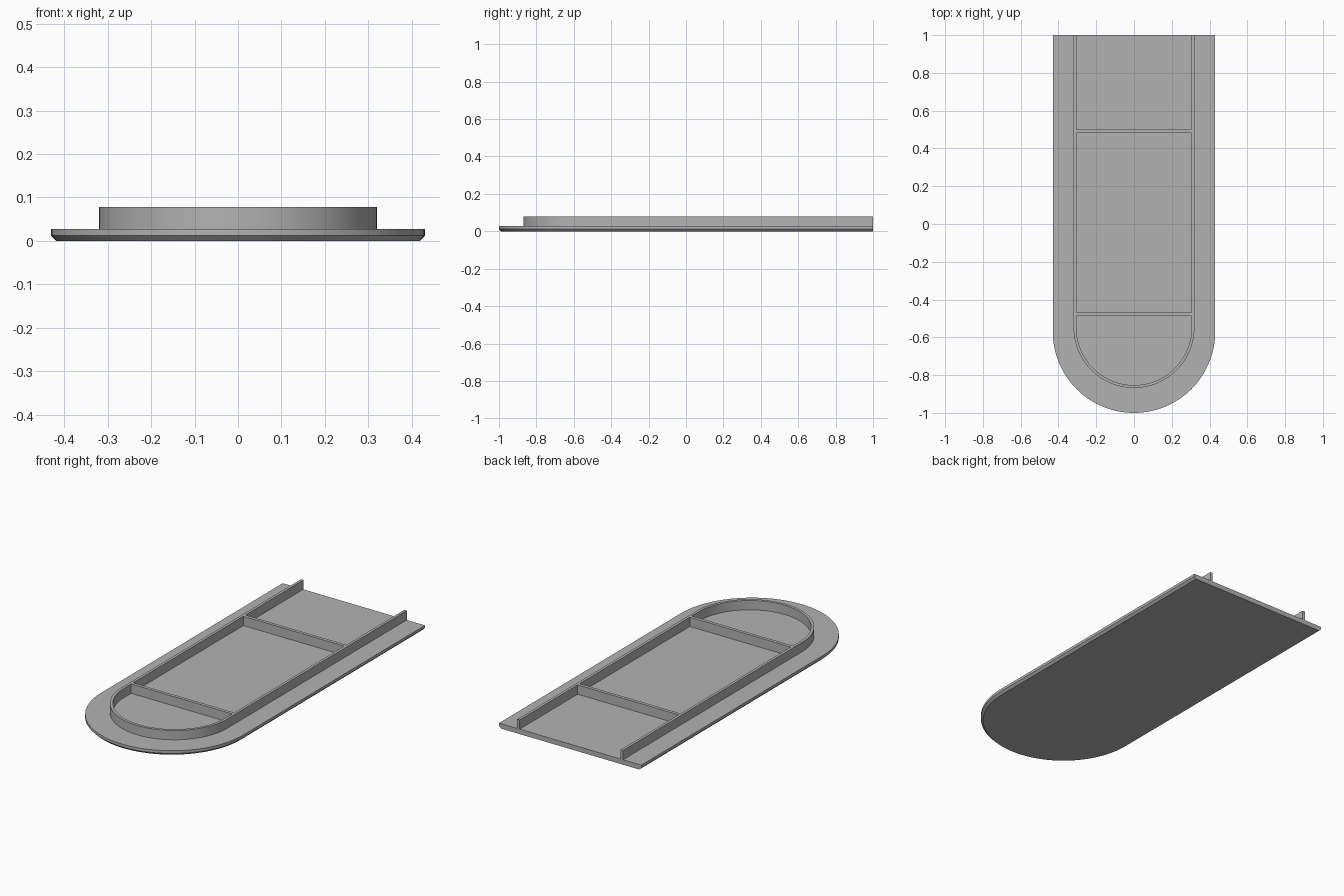
import bpy, bmesh, math

if "Cube" in bpy.data.objects:
    bpy.data.objects.remove(bpy.data.objects["Cube"], do_unlink=True)

BACK = 1.0
PLATE_TOP, WALL_TOP = 0.027, 0.078
WALL_INNER = 0.305
SEGMENTS = 64

grey = bpy.data.materials.new("plain grey")
grey.use_nodes = True
colour = (0.45, 0.45, 0.45, 1)
grey.diffuse_color = colour
grey.node_tree.nodes["Principled BSDF"].inputs["Base Color"].default_value = colour


def u_outline(radius, centre_y):
    """Open outline: straight left side, round front, straight right side."""
    points = [(radius, BACK)]
    for i in range(SEGMENTS + 1):
        a = -math.pi * i / SEGMENTS
        points.append((radius * math.cos(a), centre_y + radius * math.sin(a)))
    return points + [(-radius, BACK)]


def finish(name, bm):
    bmesh.ops.recalc_face_normals(bm, faces=bm.faces)
    mesh = bpy.data.meshes.new(name)
    bm.to_mesh(mesh)
    bm.free()
    mesh.materials.append(grey)
    obj = bpy.data.objects.new(name, mesh)
    bpy.context.collection.objects.link(obj)
    bpy.ops.object.select_all(action="DESELECT")
    obj.select_set(True)
    bpy.context.view_layer.objects.active = obj
    bpy.ops.object.shade_smooth_by_angle(angle=math.radians(25))
    return obj


def skin(bm, rings, closed):
    """Join neighbouring rings of vertices with quads."""
    for a, b in zip(rings, rings[1:]):
        n = len(a)
        for i in range(n if closed else n - 1):
            j = (i + 1) % n
            bm.faces.new((a[i], a[j], b[j], b[i]))
    bm.faces.new(rings[0])
    bm.faces.new(rings[-1])


# Base plate, chamfered underneath along the sides and round end
bm = bmesh.new()
layers = [(0.418, 0.0), (0.43, 0.012), (0.43, PLATE_TOP)]
skin(bm, [[bm.verts.new((x, y, z)) for x, y in u_outline(r, -0.57)]
          for r, z in layers], True)
finish("base_plate", bm)

# Raised wall, open at the back
bm = bmesh.new()
outer, inner = u_outline(0.32, -0.548), u_outline(WALL_INNER, -0.548)
rings = []
for o, i in zip(outer, inner):
    section = [(*o, PLATE_TOP), (*o, WALL_TOP), (*i, WALL_TOP), (*i, PLATE_TOP)]
    rings.append([bm.verts.new(p) for p in section])
skin(bm, rings, True)
finish("raised_wall", bm)

# Cross ribs between the wall sides
for name, y in (("rear_rib", 0.491), ("front_rib", -0.478)):
    bm = bmesh.new()
    bmesh.ops.create_cube(bm, size=1)
    bmesh.ops.scale(bm, vec=(2 * WALL_INNER, 0.018, WALL_TOP - PLATE_TOP), verts=bm.verts)
    bmesh.ops.translate(bm, vec=(0, y, (WALL_TOP + PLATE_TOP) / 2), verts=bm.verts)
    finish(name, bm)
